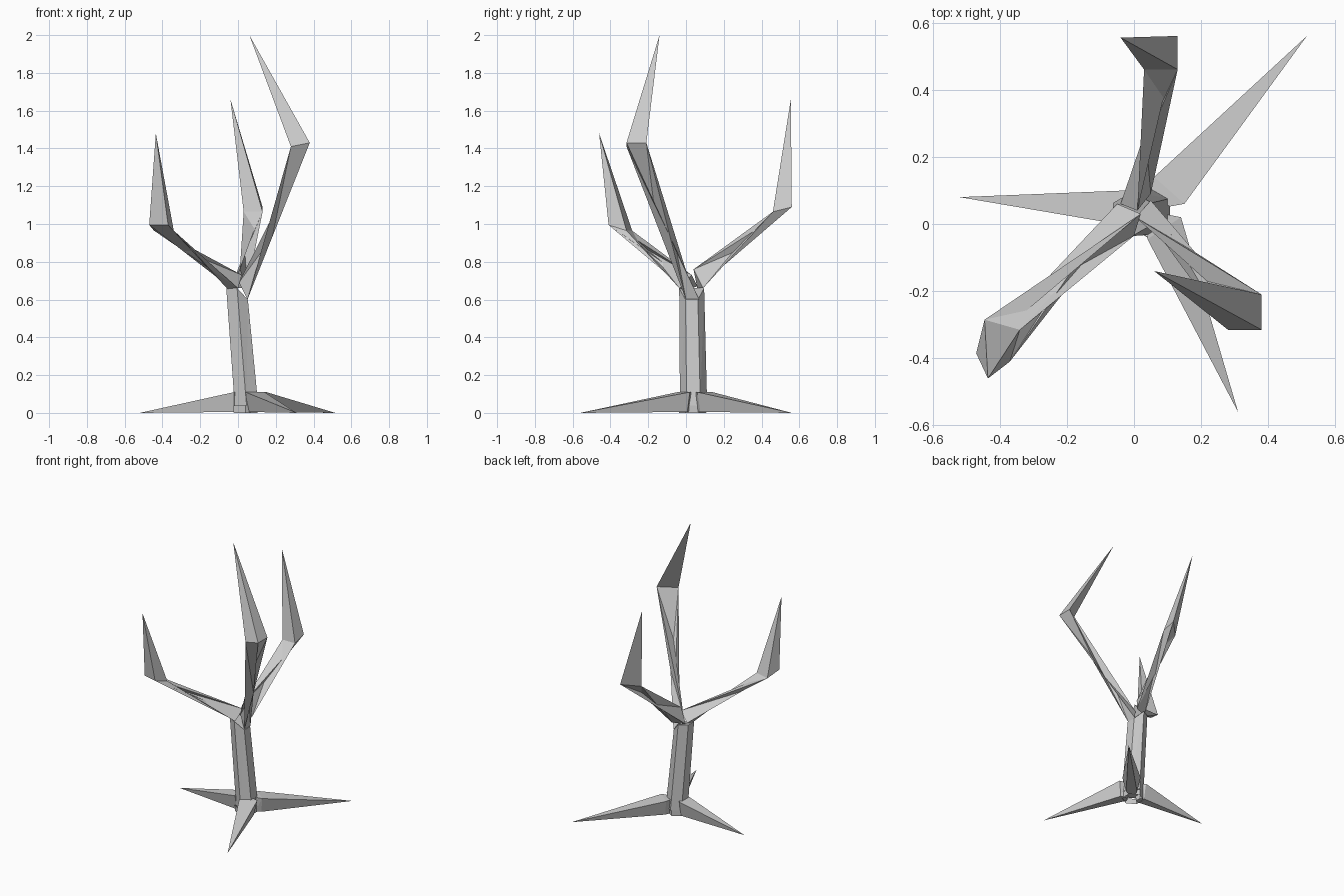
import bpy
import bmesh
from math import cos, sin, pi
from mathutils import Vector

if "Cube" in bpy.data.objects:
    bpy.data.objects.remove(bpy.data.objects["Cube"], do_unlink=True)

GREY = (0.6, 0.6, 0.6, 1)
bark = bpy.data.materials.new("grey_bark")
bark.use_nodes = True
bark.diffuse_color = GREY
bark.node_tree.nodes["Principled BSDF"].inputs["Base Color"].default_value = GREY


def loft(name, rings, tip=None, closed=True):
    """Join matching rings with triangles, ending in a point or a flat cap."""
    bm = bmesh.new()
    loops = [[bm.verts.new(p) for p in ring] for ring in rings]
    n = len(loops[0])
    for a, b in zip(loops, loops[1:]):
        for i in range(n):
            j = (i + 1) % n
            bm.faces.new((a[i], a[j], b[j]))
            bm.faces.new((a[i], b[j], b[i]))
    if closed:
        bm.faces.new(loops[0][::-1])
    if tip:
        point = bm.verts.new(tip)
        for i in range(n):
            bm.faces.new((loops[-1][i], loops[-1][(i + 1) % n], point))
    elif closed:
        bm.faces.new(loops[-1])
    bmesh.ops.recalc_face_normals(bm, faces=bm.faces)
    mesh = bpy.data.meshes.new(name)
    bm.to_mesh(mesh)
    bm.free()
    mesh.materials.append(bark)
    obj = bpy.data.objects.new(name, mesh)
    bpy.context.collection.objects.link(obj)
    return obj


def hexagon(x, y, z, r, dip=0):
    """Six-sided ring with a flat side to the left, which can dip lower."""
    return [(x + r * cos(a), y + r * sin(a), z - dip * (cos(a) > 0.5))
            for a in (pi / 6 + k * pi / 3 for k in range(6))]


def root(name, side_a, side_b, tip):
    """Wedge growing out of the trunk: flat top, steep sides, narrower underside."""
    a, b = Vector((*side_a, 0.11)), Vector((*side_b, 0.11))
    low_a, low_b = a.lerp(b, 0.2), b.lerp(a, 0.2)
    low_a.z = low_b.z = 0.005
    outer = [a, b, low_b, low_a]
    inner = [p.lerp(Vector((0.04, 0.04, p.z)), 0.4) for p in outer]
    loft(name, [inner, outer], tip=(*tip, 0))


# Leaning trunk with a short open collar under it
loft("trunk", [hexagon(0.045, 0.04, 0.04, 0.072),
               hexagon(-0.005, 0.03, 0.66, 0.066, dip=0.06)])
loft("trunk_collar", [hexagon(0.04, 0.035, 0, 0.072),
                      hexagon(0.04, 0.035, 0.04, 0.075)], closed=False)

# Roots
root("right_root", (-0.02, 0.10), (-0.02, -0.005), (-0.52, 0.08))
root("back_root", (0.15, 0.06), (0.06, 0.14), (0.515, 0.56))
root("front_root", (0.04, -0.045), (0.14, 0.02), (0.31, -0.56))

# Branches: a twisted arm out to an elbow, then a spike
loft("left_branch",
     [[(0.05, 0.07, 0.60), (0.005, 0.02, 0.69), (0.05, 0, 0.60)],
      [(0.28, -0.315, 1.41), (0.38, -0.315, 1.43), (0.38, -0.21, 1.43)]],
     tip=(0.06, -0.14, 2.0))
loft("back_branch",
     [[(0.05, 0.09, 0.66), (-0.04, 0.06, 0.66), (0.01, 0.04, 0.76)],
      [(0.03, 0.46, 1.065), (0.13, 0.46, 1.065), (0.13, 0.56, 1.09)]],
     tip=(-0.04, 0.555, 1.66))
loft("right_branch",
     [[(-0.05, 0.06, 0.67), (-0.05, 0, 0.65), (0, -0.035, 0.66), (0.02, 0.03, 0.73)],
      [(-0.47, -0.385, 0.995), (-0.37, -0.41, 0.995),
       (-0.34, -0.315, 0.965), (-0.445, -0.285, 0.965)]],
     tip=(-0.435, -0.46, 1.48))
